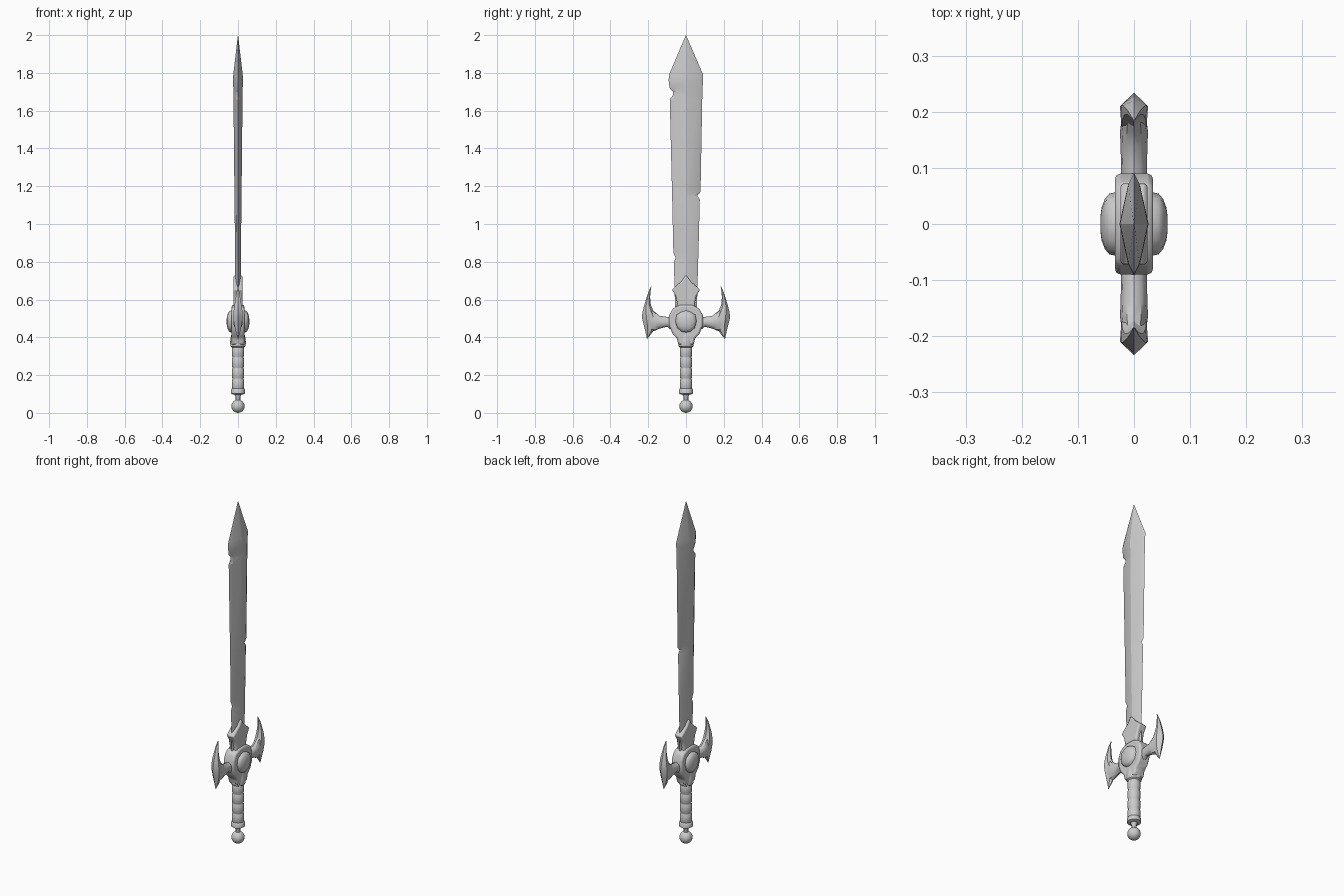
import bpy, bmesh, math
from mathutils import Vector

cube = bpy.data.objects.get("Cube")
if cube:
    bpy.data.objects.remove(cube, do_unlink=True)

steel = bpy.data.materials.new("grey_steel")
steel.use_nodes = True
GREY = (0.6, 0.6, 0.6, 1)
steel.diffuse_color = GREY
steel.node_tree.nodes["Principled BSDF"].inputs["Base Color"].default_value = GREY


def loft(name, rings, smooth=35, bevel=0):
    """Skin equal-length rings of points, capping both ends."""
    bm = bmesh.new()
    loops = [[bm.verts.new(p) for p in ring] for ring in rings]
    n = len(rings[0])
    for a, b in zip(loops, loops[1:]):
        for i in range(n):
            j = (i + 1) % n
            bm.faces.new((a[i], a[j], b[j], b[i]))
    bm.faces.new(loops[0][::-1])
    bm.faces.new(loops[-1])
    bmesh.ops.remove_doubles(bm, verts=bm.verts, dist=1e-5)
    bmesh.ops.recalc_face_normals(bm, faces=bm.faces)
    mesh = bpy.data.meshes.new(name)
    bm.to_mesh(mesh)
    bm.free()
    obj = bpy.data.objects.new(name, mesh)
    bpy.context.collection.objects.link(obj)
    mesh.materials.append(steel)
    if bevel:
        mod = obj.modifiers.new("rounded_edges", "BEVEL")
        mod.width, mod.segments, mod.limit_method = bevel, 2, "ANGLE"
    bpy.ops.object.select_all(action="DESELECT")
    obj.select_set(True)
    bpy.context.view_layer.objects.active = obj
    bpy.ops.object.shade_smooth_by_angle(angle=math.radians(smooth))
    return obj


def lathe(name, profile, sides=20):
    """Turn (radius, z) pairs around the vertical axis."""
    angles = [2 * math.pi * i / sides for i in range(sides)]
    return loft(name, [[(r * math.cos(a), r * math.sin(a), z) for a in angles]
                       for r, z in profile])


def symmetric(half):
    """Complete a half outline of (y, z) running from top centre to bottom centre."""
    return half + [(-y, z) for y, z in reversed(half) if y > 0]


def plate(name, outline, thick, bevel):
    return loft(name, [[(x, y, z) for y, z in outline] for x in (-thick, thick)],
                bevel=bevel)


# Blade: ridged section with worn notches on both edges
def blade_ring(z, left, right, t):
    side = [(0, -left), (t * .4, -left * .78), (t, 0), (t * .4, right * .78), (0, right)]
    return [(x, y, z) for x, y in side + [(-x, y) for x, y in side[3:0:-1]]]


blade = [(.55, .058, .058, .014), (.8, .064, .064, .015), (.82, .055, .065, .015),
         (.85, .067, .066, .015), (1.13, .073, .073, .019), (1.15, .074, .06, .019),
         (1.17, .074, .077, .019), (1.66, .086, .086, .024), (1.68, .07, .087, .024),
         (1.7, .07, .087, .025), (1.72, .087, .088, .025), (1.76, .092, .09, .026),
         (1.79, .09, .091, .025), (2, .0005, .0005, .0005)]
loft("blade", [blade_ring(*s) for s in blade], smooth=20)

# Pointed collar where the blade enters the guard
collar = symmetric([(0, .73), (.025, .695), (.075, .653), (.055, .62), (.046, .58),
                    (.05, .53), (0, .53)])
plate("blade_collar", collar, .024, .007)

# Guard hub and its raised gem on both faces
hub = symmetric([(0, .572), (.035, .57), (.07, .553), (.09, .515), (.09, .465),
                 (.072, .42), (.048, .395), (.04, .36), (0, .36)])
plate("guard_hub", hub, .034, .01)

gem = symmetric([(0, .543), (.03, .533), (.05, .52), (.057, .485), (.047, .45),
                 (.025, .43), (0, .425)])
for side, label in ((1, "left"), (-1, "right")):
    loft(label + "_gem", [[(side * x, y * s, .484 + (z - .484) * s) for y, z in gem]
                          for x, s in ((.03, 1), (.044, .95), (.052, .78), (.058, .5),
                                       (.06, .2))], smooth=45)

# Guard arms ending in crescent blades
arm = [(.07, .468, .035, .023), (.1, .482, .026, .023), (.14, .48, .034, .024),
       (.165, .485, .05, .025), (.2, .5, .07, .02)]
crescent = [(.394, .203, .207, .001), (.43, .175, .215, .012), (.47, .158, .225, .021),
            (.508, .153, .234, .025), (.54, .172, .229, .023), (.57, .186, .221, .019),
            (.61, .19, .209, .012), (.64, .188, .199, .007), (.668, .183, .186, .001)]


def crescent_ring(z, inner, outer, t, side):
    w = outer - inner
    half = [(0, outer), (t, outer - w * .3), (t * .9, inner + w * .25), (0, inner)]
    return [(x, side * y, z) for x, y in half + [(-x, y) for x, y in half[2:0:-1]]]


for side, label in ((1, "back"), (-1, "front")):
    loft(label + "_guard_arm",
         [[(t * math.cos(a), side * y, z + h * math.sin(a))
           for a in [math.pi * i / 6 for i in range(12)]] for y, z, h, t in arm])
    loft(label + "_crescent", [crescent_ring(*s, side) for s in crescent])

# Grip: socket, wrapped handle with grooves, end cap, neck and ball
lathe("grip_socket", [(.03, .345), (.039, .352), (.042, .37), (.04, .39), (.034, .42)])
wrap = [(.029, .12)]
for i in range(4):
    base = .125 + i * .057
    wrap += [(.029, base), (.033, base + .008), (.033, base + .047), (.029, base + .055)]
lathe("handle", wrap)
lathe("end_cap", [(.028, .098), (.037, .102), (.037, .122), (.032, .13), (.028, .132)])
lathe("pommel_neck", [(.012, .06), (.012, .085), (.02, .1)])
ball = [(.035 * math.sin(math.pi * i / 12), .035 - .035 * math.cos(math.pi * i / 12))
        for i in range(1, 12)]
lathe("pommel_ball", [(.002, 0)] + ball + [(.002, .07)])
